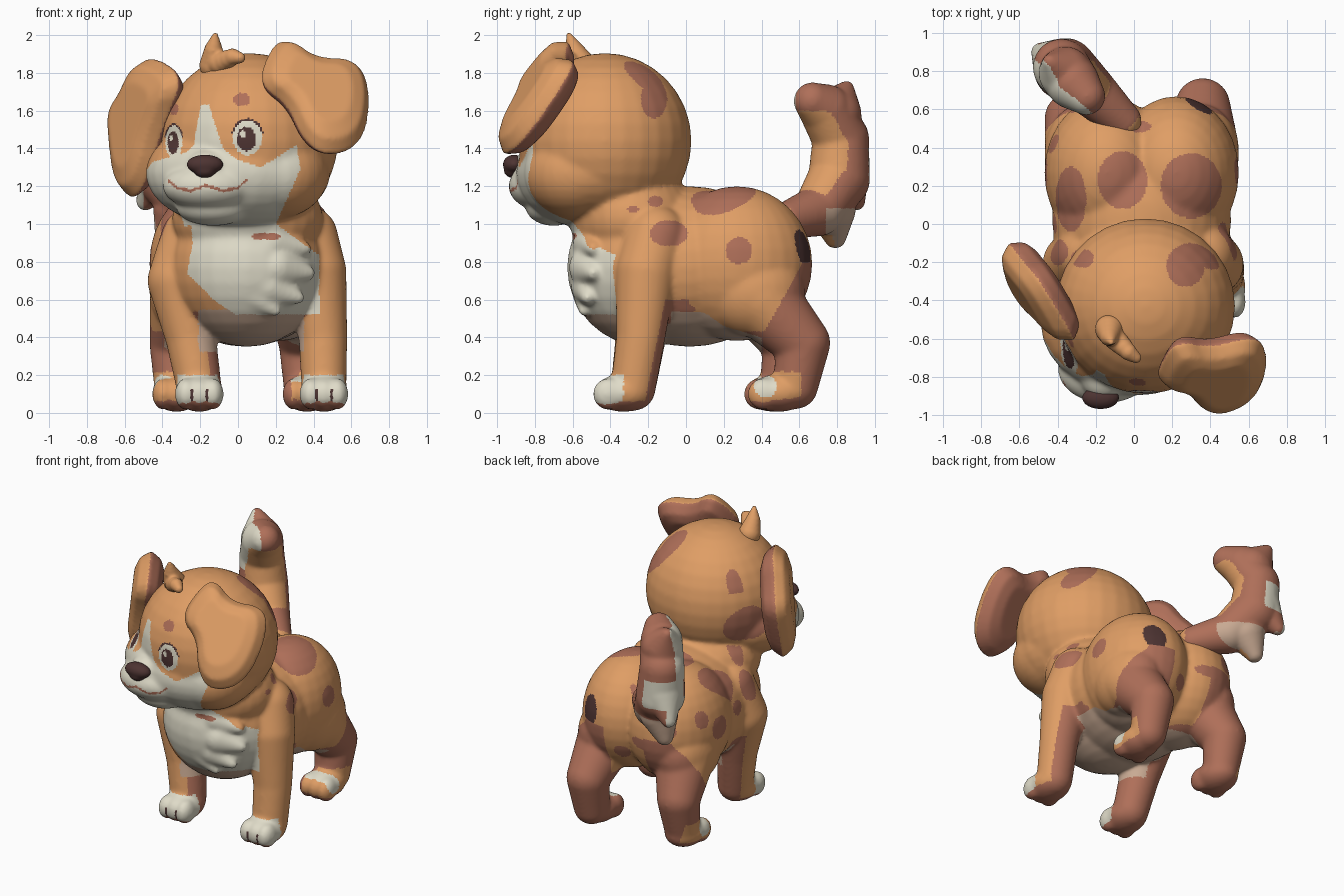
import bpy, bmesh
from mathutils import Vector

if "Cube" in bpy.data.objects:
    bpy.data.objects.remove(bpy.data.objects["Cube"])


def make_material(name, rgb):
    mat = bpy.data.materials.new(name)
    mat.use_nodes = True
    mat.diffuse_color = (*rgb, 1)
    mat.node_tree.nodes["Principled BSDF"].inputs["Base Color"].default_value = (*rgb, 1)
    return mat


ORANGE, BROWN, CREAM, DARK, TAN = range(5)
MATERIALS = [
    make_material("orange fur", (.74, .34, .13)),
    make_material("brown fur", (.43, .16, .1)),
    make_material("cream fur", (.74, .71, .58)),
    make_material("dark brown", (.075, .034, .032)),
    make_material("belly tan", (.58, .4, .29)),
]

# One unit sphere, copied for every rounded form
bm = bmesh.new()
bmesh.ops.create_uvsphere(bm, u_segments=28, v_segments=16, radius=1)
bm.verts.index_update()
SPHERE_VERTS = [tuple(v.co) for v in bm.verts]
SPHERE_FACES = [[v.index for v in f.verts] for f in bm.faces]
bm.free()


def ball(shape, centre, radii):
    verts, faces = shape
    start = len(verts)
    verts.extend([c + r * u for c, r, u in zip(centre, radii, unit)] for unit in SPHERE_VERTS)
    faces.extend([start + i for i in face] for face in SPHERE_FACES)


def limb(shape, *stations):
    """Tapered round limb through (x, y, z, radius) stations."""
    for a, b in zip(stations, stations[1:]):
        a, b = Vector(a), Vector(b)
        steps = max(2, int((b - a).length / .03))
        for i in range(steps + 1):
            p = a.lerp(b, i / steps)
            ball(shape, p[:3], [p[3]] * 3)


def build(name, shape, voxel, relax, paint):
    """Fuse the shapes into one smooth skin, then colour its faces by rule."""
    mesh = bpy.data.meshes.new(name)
    mesh.from_pydata(shape[0], [], shape[1])
    mesh.update()
    obj = bpy.data.objects.new(name, mesh)
    bpy.context.collection.objects.link(obj)
    remesh = obj.modifiers.new("fuse", 'REMESH')
    remesh.mode = 'VOXEL'
    remesh.voxel_size = voxel
    soften = obj.modifiers.new("soften", 'SMOOTH')
    soften.iterations = relax
    graph = bpy.context.evaluated_depsgraph_get()
    skin = bpy.data.meshes.new_from_object(obj.evaluated_get(graph))
    obj.modifiers.clear()
    obj.data = skin
    for mat in MATERIALS:
        skin.materials.append(mat)
    for face in skin.polygons:
        face.use_smooth = True
        face.material_index = paint(face.center, face.normal)


def oval(u, v, cu, cv, ru, rv):
    return ((u - cu) / ru) ** 2 + ((v - cv) / rv) ** 2 < 1


def along(table, t):
    """Linear interpolation in a table of (t, value) pairs."""
    for (a, va), (b, vb) in zip(table, table[1:]):
        if a <= t <= b:
            return va + (vb - va) * (t - a) / (b - a)
    return -1


# Fur spots, grouped by the side they lie on: (u, v, half width, half height)
SPOTS = {
    "top": [(-.06, .23, .13, .15), (.3, .2, .16, .17), (-.33, .13, .08, .17), (.03, .51, .06, .03),
            (.27, -.22, .1, .11), (-.27, -.18, .06, .05)],
    "left": [(-.09, .95, .1, .07), (.28, .86, .07, .07), (-.16, 1.12, .04, .03), (-.28, 1.08, .03, .02),
             (-.17, 1.66, .07, .1), (-.02, .55, .07, .03)],
    "right": [(.27, .82, .08, .08), (0, .85, .05, .05), (-.15, .95, .07, .1), (.42, .92, .05, .06),
              (-.22, 1.36, .13, .13)],
    "back": [(-.1, .75, .1, .04), (.1, .62, .05, .05), (-.27, .87, .06, .06)],
}


def spotted(c, n):
    sides = (("top", n.z > .3, c.x, c.y), ("left", n.x > .2, c.y, c.z),
             ("right", n.x < -.2, c.y, c.z), ("back", n.y > .3 and c.y > .3, c.x, c.z))
    return any(faces and any(oval(u, v, *s) for s in SPOTS[side]) for side, faces, u, v in sides)


# Upper edge of the pale face mask with its blaze, the mouth line, and edges of chest and belly
MASK = [(-.52, 1.24), (-.45, 1.33), (-.27, 1.38), (-.235, 1.42), (-.195, 1.63), (-.155, 1.63),
        (-.08, 1.4), (0, 1.34), (.12, 1.3), (.22, 1.36), (.31, 1.42), (.33, 1.3)]
MOUTH = [(-.37, 1.23), (-.32, 1.19), (-.25, 1.175), (-.17, 1.205), (-.08, 1.175), (0, 1.19), (.05, 1.24)]
EYES = [(-.34, 1.435, .045, .085), (.05, 1.455, .078, .092)]
CHEST = [(.5, .02), (.6, -.13), (.74, -.27), (.9, -.24), (1.02, -.25)]
BELLY = [(-.6, .55), (.1, .53), (.2, .46), (.4, .4)]


def paint_face(x, z):
    for cx, cz, w, h in EYES:
        if oval(x, z, cx - w * .3, cz + h * .25, w * .22, h * .2):
            return CREAM
        if oval(x, z, cx - w * .08, cz - h * .05, w * .65, h * .7):
            return DARK
        if oval(x, z, cx, cz, w, h):
            return CREAM
        if z > cz + h * .3 and oval(x, z, cx, cz, w * 1.13, h * 1.13):
            return DARK
    if oval(x, z, .02, 1.66, .045, .035) or oval(x, z, -.34, 1.61, .025, .035):
        return BROWN
    if abs(z - along(MOUTH, x)) < .008:
        return BROWN
    if z < along(MASK, x) and x < .2 + (z - 1) * .45:
        return CREAM
    return ORANGE


def paint_front_leg(c, n):
    middle = .455 if c.x > .1 else -.205
    if c.z < .2 and c.y < -.33 and n.z > -.55:
        slit = abs(abs(c.x - middle) - .04) < .007 and .05 < c.z < .125 and n.y < -.3
        return DARK if slit else CREAM
    inside = c.x < .1 and n.x > .55 and c.z < .5
    return BROWN if inside or c.y > -.23 + .2 * c.z or n.z < -.55 else ORANGE


def paint_hind_leg(c, n):
    outward = n.x if c.x > .04 else -n.x
    if .05 < c.z < .22 and c.y < .61 and n.z > -.4 and outward > -.35:
        return CREAM if oval(c.y, c.z, .42, .14, .06, .06) else ORANGE
    return BROWN


def paint_body(c, n):
    x, y, z = c
    if z > .99 and y < -.45 and n.y < .1:
        tone = paint_face(x, z)
        if tone != ORANGE:
            return tone
    # Chest and belly
    if oval(x, z, .15, .935, .08, .018) and n.y < -.2 and y < -.3:
        return BROWN
    if y < -.36 and .52 < z < 1.02 and along(CHEST, z) < x < min(.43, .2 + (1 - z) * 1.4):
        return CREAM
    if .32 < z < along(BELLY, y) and abs(x - .07) < (.28 if y < -.08 else .46):
        return TAN
    # Legs
    if z < .6 and y < .02 and abs(x - .12) > .18:
        return paint_front_leg(c, n)
    if y > .15 and (z < .43 or (z < .8 and y > .4 + .55 * (z - .4) and abs(x - .04) > .16)):
        return paint_hind_leg(c, n)
    if oval(x, z, .34, .87, .07, .1) and y > .4:
        return DARK
    return BROWN if spotted(c, n) else ORANGE


# Head, torso and legs in one skin
body = [], []
for x in (-.14, .22):
    ball(body, (x, .27, .79), (.33, .4, .41))
ball(body, (.04, .02, .775), (.47, .5, .425))
ball(body, (.05, -.21, .77), (.42, .42, .42))
ball(body, (.05, -.28, 1.03), (.4, .34, .28))
ball(body, (.06, -.43, 1.44), (.47, .46, .465))
ball(body, (0, -.52, 1.27), (.49, .38, .29))
ball(body, (.21, -.58, 1.27), (.27, .28, .24))
ball(body, (-.15, -.76, 1.2), (.25, .18, .13))
ball(body, (-.13, -.7, 1.09), (.2, .15, .1))
ball(body, (-.16, -.8, 1.3), (.12, .12, .1))
limb(body, (.36, -.16, .93, .17), (.41, -.21, .75, .165), (.45, -.24, .4, .13), (.455, -.28, .13, .12))
limb(body, (-.24, -.16, .92, .17), (-.31, -.21, .7, .17), (-.25, -.24, .4, .135), (-.205, -.28, .13, .12))
for foot_x, hip_x, hock_y in ((.36, .35, .62), (-.325, -.27, .55)):
    ball(body, (hip_x, .36, .64), (.2, .27, .24))
    limb(body, (hip_x, .4, .6, .2), (foot_x, hock_y, .37, .145), (foot_x, hock_y - .04, .14, .12))
for x, y in ((.455, -.33), (-.205, -.33), (.365, .49), (-.325, .47)):
    ball(body, (x, y, .105), (.13, .16, .1))
    for side in (-.07, 0, .07):
        ball(body, (x + side, y - .08, .1), (.06, .085, .085))
# Chest fur locks
for root, tip in (((.18, -.5, .9, .1), (.35, -.49, .87, .04)), ((.2, -.5, .77, .12), (.37, -.49, .74, .04)),
                  ((.16, -.5, .67, .11), (.32, -.52, .61, .035)), ((.08, -.5, .63, .1), (.2, -.54, .54, .03))):
    limb(body, root, tip)
build("body", body, .011, 22, paint_body)


def ear(name, outline, centre, slope_x, slope_z, thickness, back):
    """Soft flap: clockwise front outline, rounded off, laid on a tilted plane in domed layers."""
    normal = Vector((slope_x, -1, slope_z)).normalized()
    for _ in range(2):
        pairs = zip(outline, outline[1:] + outline[:1])
        outline = [(a[0] + (b[0] - a[0]) * t, a[1] + (b[1] - a[1]) * t) for a, b in pairs for t in (.25, .75)]
    cx, cy, cz = centre
    flat = [Vector((x, cy + slope_x * (x - cx) + slope_z * (z - cz), z)) for x, z in outline]
    middle = sum(flat, Vector()) / len(flat)
    layers = ((-.5, .6), (-.35, .85), (0, 1), (.35, .85), (.5, .6))
    verts = [middle.lerp(p, size) + normal * thickness * lift for lift, size in layers for p in flat]
    count, total = len(flat), len(verts)
    faces = [list(range(count)), list(reversed(range(total - count, total)))]
    for start in range(0, total - count, count):
        for i in range(count):
            a, b = start + i, start + (i + 1) % count
            faces.append([b, a, a + count, b + count])
    build(name, (verts, faces), .011, 14, lambda c, n: BROWN if n.dot(normal) < back else ORANGE)


ear("left_ear", [(.1, 1.74), (.16, 1.92), (.24, 1.99), (.4, 1.87), (.62, 1.87), (.7, 1.74), (.69, 1.5),
                 (.6, 1.38), (.44, 1.36), (.33, 1.46), (.26, 1.63)], (.45, -.78, 1.65), .29, .68, .2, .1)
ear("right_ear", [(-.4, 1.5), (-.48, 1.22), (-.55, 1.12), (-.62, 1.18), (-.65, 1.42), (-.66, 1.6), (-.58, 1.72),
                  (-.52, 1.86), (-.43, 1.89), (-.28, 1.78)], (-.53, -.31, 1.5), -1.6, .2, .2, .15)

# Tail, curling up and back with loose locks
OUT, SIDE = Vector((-.72, .69, 0)), Vector((-.69, -.72, 0))


def paint_tail(c, n):
    if n.dot(OUT) < -.5 and c.z < 1.6:
        return ORANGE
    if c.z < 1.08 and c.y > .74:
        return TAN
    if n.dot(SIDE) > .45 and c.z > 1.38 or n.dot(OUT) > .5 and 1.2 < c.z < 1.4 or c.x < -.5 and c.z < 1.25:
        return CREAM
    return BROWN


tail = [], []
limb(tail, (-.06, .54, 1.02, .1), (-.23, .7, 1.07, .135), (-.36, .81, 1.24, .165), (-.38, .82, 1.45, .15),
     (-.32, .74, 1.6, .14), (-.25, .67, 1.65, .1))
limb(tail, (-.36, .79, 1.58, .14), (-.44, .85, 1.72, .04))
limb(tail, (-.32, .77, 1.08, .13), (-.38, .79, .93, .06))
limb(tail, (-.39, .83, 1.28, .14), (-.49, .9, 1.12, .05))
build("tail", tail, .011, 10, paint_tail)

# Tuft of hair on the crown
tuft = [], []
limb(tuft, (-.13, -.55, 1.84, .075), (-.13, -.59, 1.92, .05), (-.12, -.62, 2, .016))
limb(tuft, (-.1, -.6, 1.85, .06), (-.03, -.67, 1.885, .045), (.01, -.7, 1.88, .03))
build("hair_tuft", tuft, .009, 5, lambda c, n: ORANGE)

# Nose
nose = [], []
ball(nose, (-.175, -.91, 1.315), (.098, .06, .052))
ball(nose, (-.175, -.915, 1.285), (.06, .05, .042))
build("nose", nose, .01, 4, lambda c, n: DARK)
